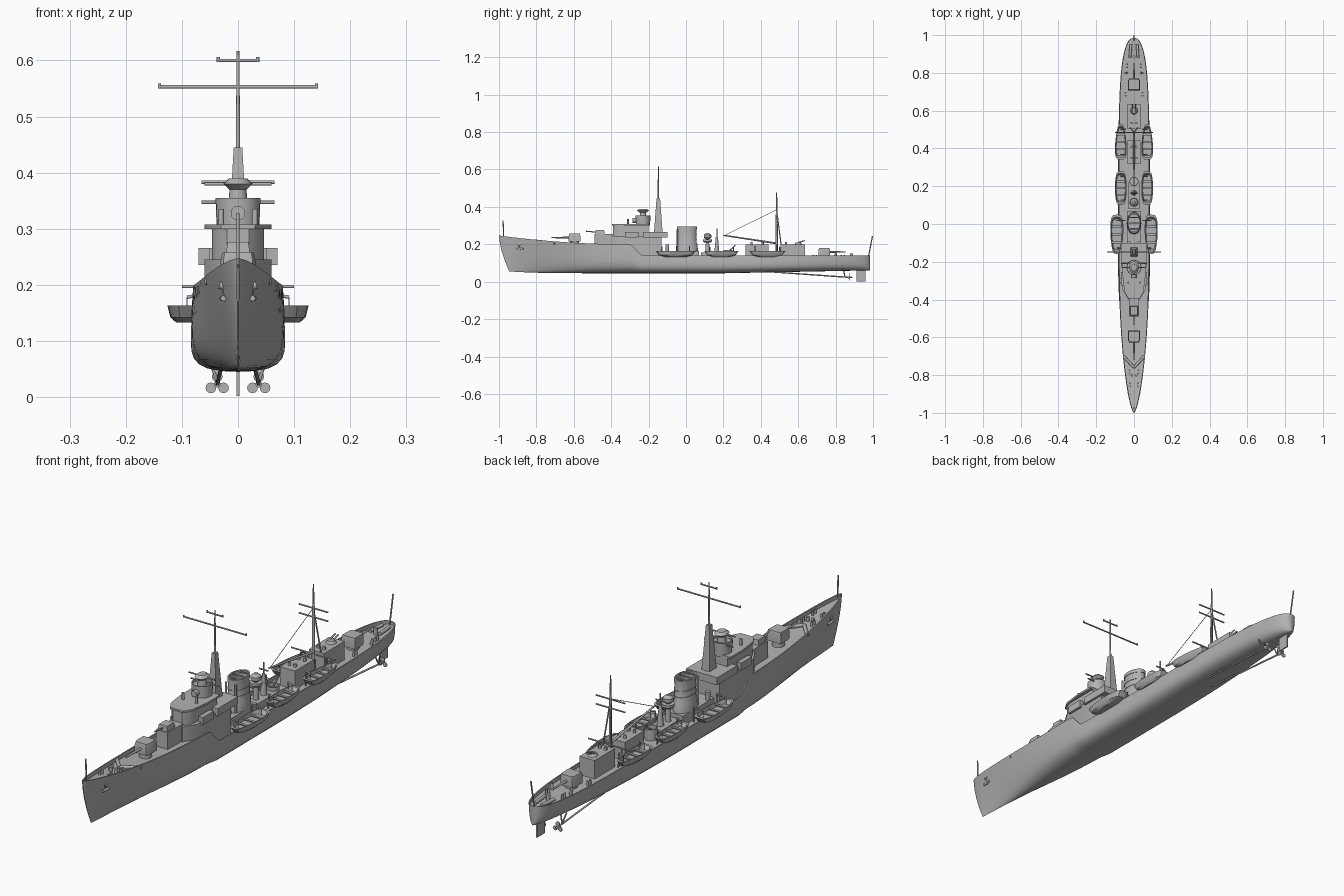
import bpy, bmesh
from math import sin, cos, pi, radians
from mathutils import Vector

cube = bpy.data.objects.get("Cube")
if cube:
    bpy.data.objects.remove(cube)

grey = bpy.data.materials.new("naval grey")
grey.use_nodes = True
grey.diffuse_color = (.45, .45, .45, 1)
grey.node_tree.nodes["Principled BSDF"].inputs["Base Color"].default_value = grey.diffuse_color

parts = []
DECK = .125
FOREDECK = .2
BULWARK = .016
THIN = .003
WIRE = .0012


def loft(name, rings):
    """Skin closed rings of equal length and cap both ends."""
    bm = bmesh.new()
    rows = [[bm.verts.new(point) for point in ring] for ring in rings]
    for lower, upper in zip(rows, rows[1:]):
        for i in range(len(lower)):
            bm.faces.new((lower[i - 1], lower[i], upper[i], upper[i - 1]))
    bm.faces.new(rows[0])
    bm.faces.new(rows[-1])
    bmesh.ops.recalc_face_normals(bm, faces=bm.faces[:])
    mesh = bpy.data.meshes.new(name)
    bm.to_mesh(mesh)
    bm.free()
    mesh.materials.append(grey)
    part = bpy.data.objects.new(name, mesh)
    bpy.context.collection.objects.link(part)
    parts.append(part)


def stack(name, x, y, outline, layers):
    """Scaled copies of an outline at rising heights: layers are (scale, z)."""
    loft(name, [[(x + scale * u, y + scale * v, z) for u, v in outline] for scale, z in layers])


def oval(rx, ry, power=1, taper=0):
    """Ellipse, squared off by a low power and narrowed towards one end by taper."""
    outline = []
    for i in range(24):
        u, v = cos(pi * i / 12), sin(pi * i / 12)
        u = abs(u) ** power * (1 if u > 0 else -1) * (1 - taper * v)
        outline.append((rx * u, ry * v))
    return outline


def mirrored(points):
    return points + [(-x, y) for x, y in reversed(points)]


def box(name, x, y, half_x, half_y, bottom, top, narrowing=1):
    outline = mirrored([(half_x, -half_y), (half_x, half_y)])
    stack(name, x, y, outline, [(1, bottom), (narrowing, top)])


def drum(name, y, radius, bottom, top, flare=1):
    stack(name, 0, y, oval(radius, radius), [(1, bottom), (flare, top)])


def rod(name, start, end, radius, tip=1):
    start, end = Vector(start), Vector(end)
    turn = (end - start).to_track_quat('Z', 'Y')
    loft(name, [[centre + turn @ Vector((u, v, 0)) for u, v in oval(size, size)[::2]]
                for centre, size in ((start, radius), (end, radius * tip))])


def post(name, x, y, bottom, top, radius, tip=1):
    rod(name, (x, y, bottom), (x, y, top), radius, tip)


def yard(name, y, z, reach):
    rod(name, (-reach, y, z), (reach, y, z), THIN)


def pair(name, start, end, radius, tip=1):
    """Two rods mirrored across the centre line."""
    for side in (-1, 1):
        flip = Vector((side, 1, 1))
        rod(name, Vector(start) * flip, Vector(end) * flip, radius, tip)


def ramp(value):
    value = min(1, max(0, value))
    return value * value * (3 - 2 * value)


def half_beam(y):
    if y < -.2:
        return max(.002, .085 * sin(pi / 2 * (y + 1) / .8) ** .6)
    run = max(0, y - .2) / .785
    return max(.005, .085 * max(0, 1 - run ** 4) ** .4)


def hull_ring(y, is_end):
    """One hull section: raked sharp bow, full midbody, bulwark and sunken deck."""
    beam = half_beam(y)
    sheer = max(0, (-.3 - y) / .7)
    rim = FOREDECK + .047 * sheer ** 2 - .06 * ramp((y + .3) / .07)
    keel = .045 + .01 * sheer ** 4 + .02 * max(0, y - .2)
    fullness = ramp((y + 1) / .7) - .5 * max(0, y - .4)
    rake = .055 * max(0, (-.7 - y) / .3)
    deck = rim if is_end else rim - BULWARK if y < -.3 else DECK
    side = []
    for i in range(1, 9):
        t = (i / 8) ** 2
        round_x = (1 - (1 - t) ** 6) ** .4 - .05 * t ** 3
        sharp_x = t ** .8
        x = beam * (sharp_x + (round_x - sharp_x) * fullness)
        side.append((x, y + rake * (1 - t) ** 1.6, keel + (rim - keel) * t))
    inner = max(side[-1][0] - .005, .0005)
    side += [(inner, y, rim), (inner, y, deck)]
    left = [(-x, v, z) for x, v, z in reversed(side)]
    return [(0, y + rake, keel)] + side + [(0, y, deck)] + left


steps = 120
loft("hull", [hull_ring(-.0075 - .9925 * cos(pi * i / steps), i in (0, steps))
              for i in range(steps + 1)])

# Bridge block
stack("bridge_deckhouse", 0, 0, mirrored([(.03, -.4), (.06, -.35), (.06, -.13)]),
      [(1, DECK), (1, .245)])
box("bridge_platform", 0, -.165, .07, .065, .235, .266)
wheelhouse = mirrored([(.02, -.39), (.04, -.37), (.046, -.34), (.046, -.2)])
stack("wheelhouse", 0, 0, wheelhouse, [(1, .24), (1, .3)])
roof = mirrored([(.03, -.395), (.05, -.36), (.06, -.28), (.06, -.2)])
stack("wheelhouse_roof", 0, 0, roof, [(1, .3), (1, .308)])
TOWER = -.23
stack("director_tower", 0, TOWER, oval(.04, .04), [(.95, .3), (1, .355), (.9, .355), (.9, .345)])
drum("director_base", TOWER, .018, .34, .375, .8)
stack("director_head", 0, TOWER, oval(.026, .032), [(.6, .37), (1, .38), (.6, .39)])
yard("rangefinder_bar", TOWER, .38, .06)
yard("signal_arm", TOWER + .02, .347, .065)
rod("bridge_searchlight", (0, -.285, .328), (0, TOWER, .328), .013)
pair("bridge_lookout", (.03, -.31, .3), (.03, -.31, .335), .005)
for side in (-1, 1):
    box("bridge_wing", side * .06, -.29, .01, .035, .235, .266)

# Foremast
FOREMAST = -.148
box("foremast_trunk", 0, FOREMAST, .019, .024, .25, .445, .4)
post("foremast_pole", 0, FOREMAST, .44, .617, .004, .6)
for name, reach, z in (("foremast_yard", .14, .553), ("foremast_upper_yard", .035, .6)):
    yard(name, FOREMAST, z, reach)
    pair("yard_tip", (reach, FOREMAST, z - THIN), (reach, FOREMAST, z + .006), THIN)


def gun(name, y, aim, z, reach):
    """Shielded deck gun; aim is the sign of its direction along the ship."""
    shield = mirrored([(.026, aim * .032), (.031, aim * .02), (.031, -aim * .03)])
    drum(name + "_mount", y, .024, z - .04, z)
    stack(name + "_shield", 0, y, shield, [(1, z - .01), (1, z + .02), (.9, z + .034)])
    muzzle = z + .012
    rod(name + "_barrel", (0, y, muzzle), (0, y + aim * reach, muzzle), .0055, .6)


gun("fore_gun", -.595, -1, .224, .125)
gun("aft_gun", .738, 1, .147, .115)

# Light gun tub ahead of the bridge
box("fore_tub", 0, -.44, .026, .05, .18, .255)
box("fore_tub_shield", 0, -.46, .022, .026, .25, .276, .85)
rod("fore_light_gun", (0, -.48, .265), (0, -.535, .27), THIN)

# Funnel
FUNNEL = .005
casing = oval(.035, .054)
box("funnel_house", 0, -.03, .036, .1, DECK, .165)
stack("funnel", 0, FUNNEL, casing, [(1.1, .15), (1.05, .2), (.95, .21), (.95, .28), (1, .28),
                                    (1, .295), (.85, .295), (.85, .26)])
for z in (.225, .25):
    stack("funnel_band", 0, FUNNEL, casing, [(1, z), (1, z + THIN)])
for offset in (-.03, 0, .03):
    yard("funnel_grating", FUNNEL + offset, .293, .027)
pair("funnel_pipe", (.022, -.046, .16), (.022, -.046, .28), .004)
pair("intake_vent", (.028, -.1, .15), (.028, -.1, .2), .008, 1.3)

# Searchlight, compass and light gun amidships
LIGHT = .115
COMPASS = .165
box("midship_house", 0, .15, .03, .07, DECK, .155)
drum("searchlight_post", LIGHT, .012, .15, .22, .7)
stack("searchlight_gallery", 0, LIGHT, oval(.024, .024), [(.7, .21), (1, .216), (1, .226)])
stack("searchlight", 0, LIGHT, oval(.02, .02), [(.4, .226), (1, .236), (1, .25), (.4, .26)])
post("compass_post", 0, COMPASS, .15, .24, .014, .4)
post("compass_pole", 0, COMPASS, .23, .285, THIN)
yard("compass_arm", COMPASS, .255, .02)
stack("midship_gun_tub", 0, .225, oval(.024, .024), [(1, DECK), (1, .17), (.85, .17), (.85, .155)])
rod("midship_gun", (0, .225, .16), (0, .265, .195), THIN)

# Aft deckhouses
ROOF = .2
box("aft_house", 0, .38, .034, .062, DECK, ROOF)
box("stern_house", 0, .57, .034, .066, DECK, ROOF)
for y in (.35, .41, .535):
    pair("mushroom_vent", (.013, y, ROOF), (.013, y, ROOF + .012), .006)
drum("aft_light_mount", .6, .02, ROOF, ROOF + .01, .7)
pair("aft_light_gun", (.007, .59, .207), (.007, .635, .22), THIN)

# Mainmast, derrick and rigging
MAINMAST = .485
post("mainmast", 0, MAINMAST, DECK, .39, .007, .7)
post("mainmast_top", 0, MAINMAST, .38, .48, .004, .6)
for z in (.347, .383):
    yard("mainmast_yard", MAINMAST, z, .065)
yard("boat_spreader", MAINMAST, .197, .1)
pair("mainmast_leg", (0, MAINMAST, .38), (.025, .518, DECK), THIN)
pair("spreader_post", (.05, MAINMAST, DECK), (.05, MAINMAST, .198), THIN)
rod("derrick", (0, MAINMAST, .205), (0, .2, .248), .005, .7)
rod("derrick_wire", (0, .205, .247), (0, MAINMAST, .385), WIRE)


def boat(name, x, y, half_length, half_width, taper):
    """Open boat with thwarts, hung from two davits, on each side."""
    shell = oval(half_width, half_length, .5, taper)
    for side in (-1, 1):
        stack(name, side * x, y, shell,
              [(.55, .133), (.85, .142), (1, .163), (.88, .163), (.78, .149)])
        for k in (-1, 0, 1):
            box(name + "_thwart", side * x, y + k * half_length * .4, half_width * .75, .005, .154, .158)
    for k in (-1, 1):
        station = y + k * half_length * .7
        pair("davit_post", (.047, station, DECK), (.05, station, .185), THIN)
        pair("davit_arm", (.05, station, .185), (x, station, .178), THIN)
        pair("davit_fall", (x, station, .178), (x, station, .15), WIRE)


boat("cutter", .07, .435, .095, .029, .3)
boat("whaler", .07, .19, .09, .031, 0)
boat("launch", .091, -.055, .105, .034, -.15)

# Foredeck and quarterdeck fittings
pair("breakwater", (0, -.76, .21), (.055, -.7, .206), .007)
for x, y, z in ((.02, -.86, .21), (.024, -.79, .205), (.045, .68, DECK), (.036, .83, DECK)):
    for offset in (0, BULWARK):
        pair("bollard", (x, y + offset, z), (x, y + offset, z + .018), .0045)
pair("capstan", (.012, -.8, .2), (.012, -.8, .225), .007)
pair("anchor_shank", (.026, -.895, .2), (.023, -.885, .17), THIN)
pair("anchor_flukes", (.026, -.905, .176), (.028, -.87, .176), .005)
pair("anchor_hawse", (.02, -.89, .196), (.033, -.89, .2), .007)
pair("depth_charge_rack", (.022, .88, .133), (.016, .95, .133), .007)
pair("depth_charge_thrower", (.04, .8, DECK), (.046, .8, .15), .006)
drum("stern_capstan", .885, .008, DECK, .15)
rod("jackstaff", (0, -.975, .24), (0, -.978, .328), THIN)
rod("ensign_staff", (0, .975, .13), (0, .997, .245), THIN)

# Rudder, shafts and propellers
box("rudder", 0, .935, THIN, .024, .002, .075)
SHAFT = .037
SCREW = .875
HUB = .023
pair("propeller_shaft", (.03, .45, .053), (SHAFT, SCREW, HUB), .0035)
pair("propeller_hub", (SHAFT, SCREW - .01, HUB), (SHAFT, SCREW + .015, HUB), .006, .5)
for inward in (-1, 1):
    pair("shaft_strut", (SHAFT, .85, .027), (SHAFT + inward * .014, .84, .07), THIN)
for angle in (90, 210, 330):
    x = SHAFT + .013 * cos(radians(angle))
    z = HUB + .013 * sin(radians(angle))
    pair("propeller_blade", (x, SCREW, z), (x, SCREW + THIN, z), .0095)

# Smooth shading with crisp edges
bpy.ops.object.select_all(action='DESELECT')
for part in parts:
    part.select_set(True)
bpy.context.view_layer.objects.active = parts[0]
bpy.ops.object.shade_smooth_by_angle(angle=radians(35))
